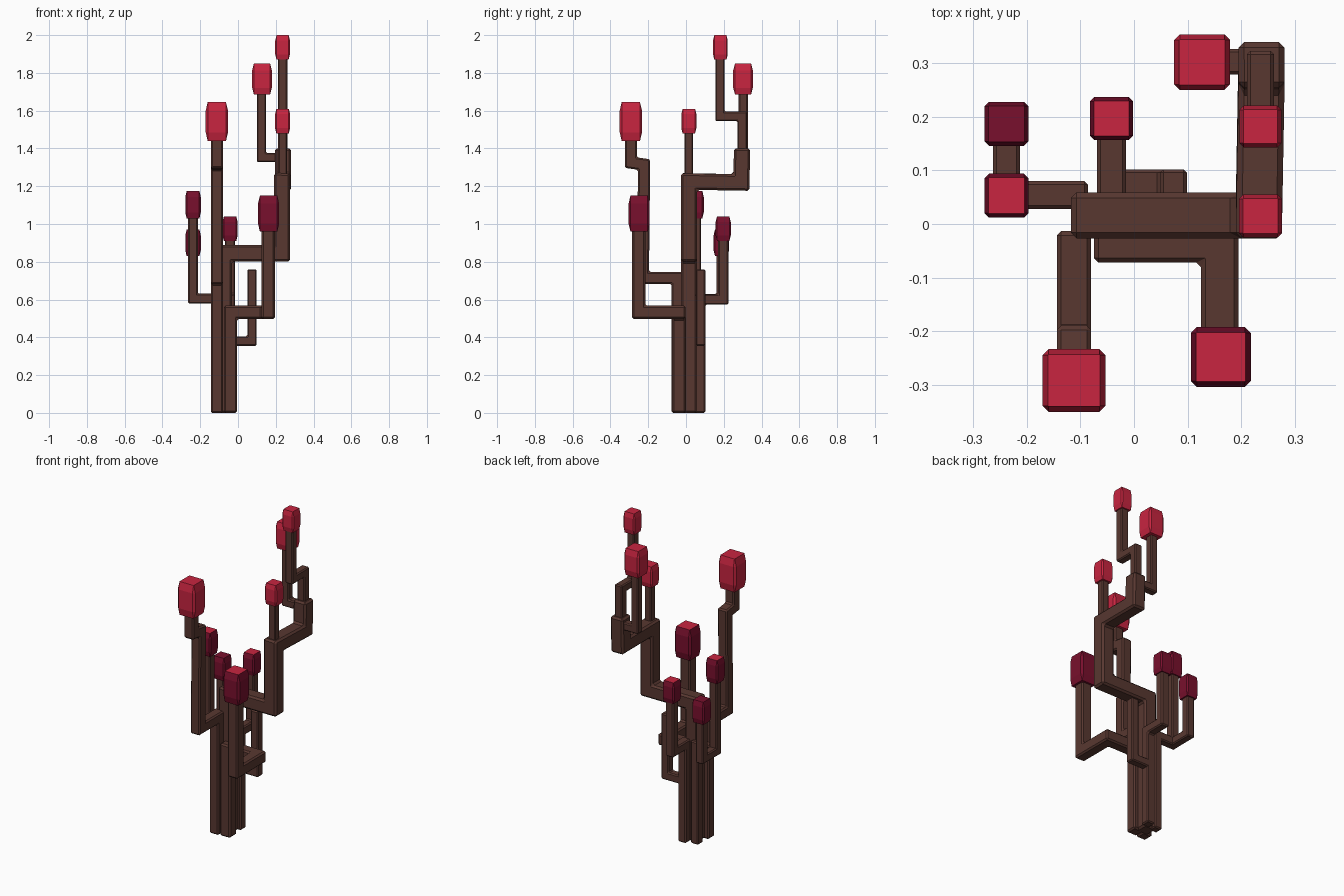
import bpy, bmesh
from mathutils import Vector

if "Cube" in bpy.data.objects:
    bpy.data.objects.remove(bpy.data.objects["Cube"])


def material(name, rgb):
    m = bpy.data.materials.new(name)
    m.diffuse_color = (*rgb, 1)
    m.use_nodes = True
    m.node_tree.nodes["Principled BSDF"].inputs["Base Color"].default_value = m.diffuse_color
    return m


BARK = material("brown bark", (0.098, 0.039, 0.030))
RED = material("bright red", (0.58, 0.018, 0.051))
WINE = material("dark wine red", (0.19, 0.005, 0.026))


def finish(bm, name, mats):
    bmesh.ops.recalc_face_normals(bm, faces=bm.faces)
    me = bpy.data.meshes.new(name)
    bm.to_mesh(me)
    bm.free()
    for m in mats:
        me.materials.append(m)
    ob = bpy.data.objects.new(name, me)
    bpy.context.collection.objects.link(ob)
    return ob


def branch(name, half, *points):
    """Square bar swept along a path with mitred corners and chamfered edges."""
    pts = [Vector(p) for p in points]
    dirs = [(b - a).normalized() for a, b in zip(pts, pts[1:])]
    d = dirs[0]
    side = Vector((0, 1, 0)) if abs(d.y) < 0.7 else Vector((1, 0, 0))
    side = (side - d * side.dot(d)).normalized()
    up = d.cross(side)
    ring = [pts[0] + half * (side * a + up * b)
            for a, b in ((-1, -1), (1, -1), (1, 1), (-1, 1))]
    bm = bmesh.new()
    prev = [bm.verts.new(p) for p in ring]
    bm.faces.new(prev)
    for i, d in enumerate(dirs):
        # slide the ring along this segment onto the next mitre plane
        n = d + dirs[i + 1] if i + 1 < len(dirs) else d
        ring = [p + d * ((pts[i + 1] - p).dot(n) / d.dot(n)) for p in ring]
        cur = [bm.verts.new(p) for p in ring]
        for k in range(4):
            j = (k + 1) % 4
            bm.faces.new((prev[k], prev[j], cur[j], cur[k]))
        prev = cur
    bm.faces.new(prev)
    ob = finish(bm, name, [BARK])
    mod = ob.modifiers.new("chamfer", 'BEVEL')
    mod.width = half * 0.25
    mod.segments = 1
    mod.limit_method = 'ANGLE'


def bud(name, x, y, half, z0, z1, side=RED, top=RED):
    """Chamfered block, slightly narrower at both ends."""
    bm = bmesh.new()
    rings = []
    for t, s in ((0, 0.82), (0.22, 1), (0.78, 1), (1, 0.82)):
        h, c = half * s, half * 0.8
        c = min(c, h * 0.98)
        corners = ((h, -c), (h, c), (c, h), (-c, h), (-h, c), (-h, -c), (-c, -h), (c, -h))
        rings.append([bm.verts.new((x + a, y + b, z0 + (z1 - z0) * t)) for a, b in corners])
    bm.faces.new(rings[0])
    for lo, hi in zip(rings, rings[1:]):
        for k in range(8):
            j = (k + 1) % 8
            bm.faces.new((lo[k], lo[j], hi[j], hi[k]))
    bm.faces.new(rings[-1]).material_index = 1
    finish(bm, name, [side, top])


# main trunk and the tall right-hand limb
branch("main_trunk", 0.043, (-0.075, 0.016, 0), (-0.075, 0.016, 0.845),
       (0.233, 0.016, 0.845), (0.233, 0.016, 1.225), (0.238, 0.293, 1.22),
       (0.238, 0.297, 1.4))
branch("right_twig", 0.023, (0.236, 0.014, 1.2), (0.236, 0.014, 1.49))
branch("top_twig", 0.025, (0.236, 0.298, 1.35), (0.236, 0.298, 1.57),
       (0.236, 0.180, 1.57), (0.236, 0.180, 1.88))
branch("back_twig", 0.024, (0.236, 0.303, 1.352), (0.124, 0.303, 1.352),
       (0.124, 0.303, 1.70))

# front left trunk and limb
branch("front_left_limb", 0.032, (-0.112, -0.045, 0), (-0.112, -0.045, 0.715),
       (-0.112, -0.228, 0.715), (-0.112, -0.222, 1.315), (-0.112, -0.292, 1.325),
       (-0.112, -0.292, 1.45))

# front right trunk and limb
branch("front_right_limb", 0.035, (-0.04, -0.037, 0), (-0.04, -0.037, 0.533),
       (0.160, -0.037, 0.533), (0.160, -0.250, 0.533), (0.160, -0.250, 0.97))

# back left trunk, limb and side twig
branch("back_left_limb", 0.026, (-0.112, 0.054, 0), (-0.112, 0.054, 0.605),
       (-0.238, 0.054, 0.605), (-0.238, 0.054, 1.04))
branch("back_left_twig", 0.025, (-0.238, 0.054, 0.604), (-0.238, 0.187, 0.604),
       (-0.238, 0.187, 0.84))

# back trunk, limb and budless stub
branch("back_limb", 0.027, (-0.042, 0.075, 0), (-0.042, 0.075, 0.60),
       (-0.042, 0.197, 0.60), (-0.042, 0.197, 0.92))
branch("bare_stub", 0.025, (-0.042, 0.077, 0.38), (0.074, 0.077, 0.38),
       (0.074, 0.077, 0.76))

# buds
bud("top_bud", 0.236, 0.182, 0.039, 1.87, 2.0)
bud("back_right_bud", 0.127, 0.302, 0.052, 1.685, 1.85)
bud("right_bud", 0.236, 0.015, 0.040, 1.48, 1.61)
bud("front_left_bud", -0.112, -0.292, 0.059, 1.44, 1.645)
bud("front_right_bud", 0.162, -0.248, 0.056, 0.96, 1.15, WINE)
bud("back_bud", -0.042, 0.197, 0.040, 0.91, 1.04, WINE)
bud("left_bud", -0.238, 0.053, 0.041, 1.03, 1.175, WINE)
bud("back_left_bud", -0.238, 0.187, 0.041, 0.83, 0.97, WINE, WINE)
